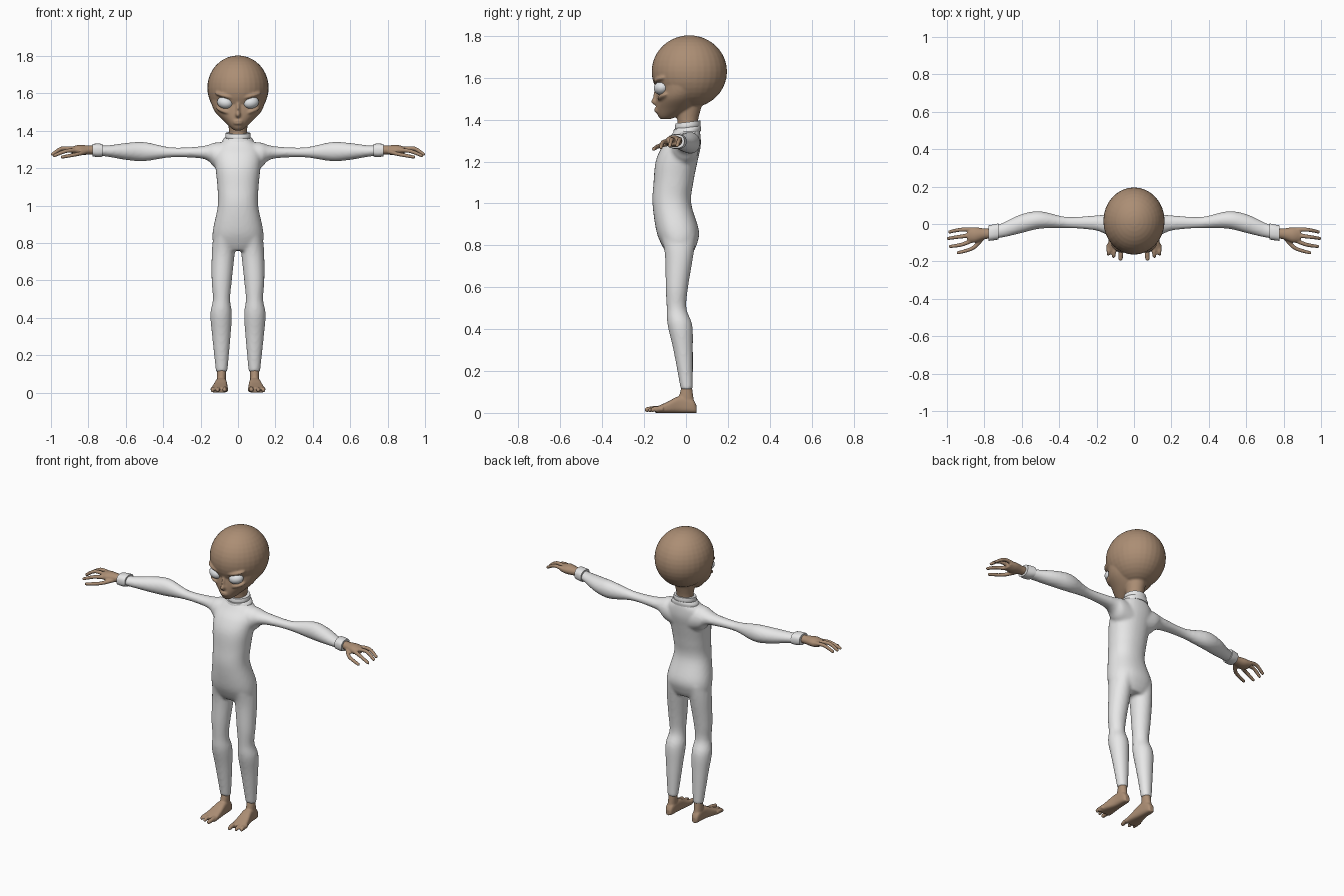
import bpy, bmesh, math
from mathutils import Vector, Matrix, Euler

cube = bpy.data.objects.get("Cube")
if cube:
    bpy.data.objects.remove(cube, do_unlink=True)


def material(name, rgb):
    m = bpy.data.materials.new(name)
    m.use_nodes = True
    m.diffuse_color = (*rgb, 1)
    m.node_tree.nodes["Principled BSDF"].inputs["Base Color"].default_value = (*rgb, 1)
    return m


skin = material("tan skin", (.41, .27, .175))
cloth = material("white cloth", (.8, .8, .8))
eye_white = material("eye white", (.8, .82, .84))


def smooth_rows(rows, steps=5):
    """Catmull-Rom interpolation between section rows."""
    rows = [Vector(r) for r in rows]
    result = []
    for i in range(len(rows) - 1):
        a, b, c, d = rows[max(i - 1, 0)], rows[i], rows[i + 1], rows[min(i + 2, len(rows) - 1)]
        for k in range(steps):
            t = k / steps
            result.append((b * 2 + (c - a) * t + (a * 2 - b * 5 + c * 4 - d) * t**2
                           + (b * 3 - a - c * 3 + d) * t**3) / 2)
    return result + [rows[-1]]


def skin_rings(bm, rings):
    """Join rings of points into a closed tube."""
    rings = [[bm.verts.new(p) for p in ring] for ring in rings]
    n = len(rings[0])
    for low, high in zip(rings, rings[1:]):
        for i in range(n):
            j = (i + 1) % n
            bm.faces.new((low[i], low[j], high[j], high[i]))
    bm.faces.new(rings[0][::-1])
    bm.faces.new(rings[-1])


def loft(bm, axis, rows, power=1.0, sides=32):
    """Rows hold position on the axis, then min and max on the two other axes."""
    order = {"x": (0, 1, 2), "y": (1, 0, 2), "z": (2, 0, 1)}[axis]
    rings = []
    for t, a0, a1, b0, b1 in smooth_rows(rows):
        ring = []
        for i in range(sides):
            ang = math.tau * i / sides
            c, s = (math.copysign(abs(f(ang)) ** power, f(ang)) for f in (math.cos, math.sin))
            p = Vector()
            p[order[0]] = t
            p[order[1]] = (a0 + a1 + c * (a1 - a0)) / 2
            p[order[2]] = (b0 + b1 + s * (b1 - b0)) / 2
            ring.append(p)
        rings.append(ring)
    skin_rings(bm, rings)


def ellipsoid(bm, centre, radii, turn=(0, 0, 0)):
    m = Matrix.LocRotScale(Vector(centre), Euler(turn), Vector(radii))
    bmesh.ops.create_uvsphere(bm, u_segments=32, v_segments=20, radius=1, matrix=m)


def digit(bm, path, radius):
    """Tapered finger or toe with a rounded tip."""
    pts = smooth_rows(path)
    rings = []
    for i, p in enumerate(pts):
        way = (pts[min(i + 1, len(pts) - 1)] - pts[max(i - 1, 0)]).normalized()
        u = way.cross(Vector((0, 0, 1))).normalized()
        v = u.cross(way)
        r = radius * (1 - .3 * i / len(pts))
        rings.append([p + (u * math.cos(a) + v * math.sin(a)) * r
                      for a in (math.tau * k / 12 for k in range(12))])
    skin_rings(bm, rings)
    ellipsoid(bm, pts[-1], [radius * .75] * 3)


def finish(name, bm, mat, voxel=0, mirror=True, relax=4):
    bmesh.ops.recalc_face_normals(bm, faces=bm.faces)
    mesh = bpy.data.meshes.new(name)
    bm.to_mesh(mesh)
    bm.free()
    mesh.materials.append(mat)
    ob = bpy.data.objects.new(name, mesh)
    bpy.context.collection.objects.link(ob)
    if mirror:
        ob.modifiers.new("mirror", "MIRROR").use_mirror_merge = False
    if voxel:
        fuse = ob.modifiers.new("fuse", "REMESH")
        fuse.mode = "VOXEL"
        fuse.voxel_size = voxel
        fuse.use_smooth_shade = True
        ob.modifiers.new("relax", "SMOOTH").iterations = relax
    bpy.ops.object.select_all(action="DESELECT")
    ob.select_set(True)
    bpy.context.view_layer.objects.active = ob
    bpy.ops.object.shade_smooth_by_angle(angle=math.radians(50))
    return ob


# Suit: torso, sleeve and trouser leg fused into one surface
bm = bmesh.new()
loft(bm, "z", [(.76, -.1, .1, -.09, .03), (.8, -.132, .132, -.115, .05),
               (.87, -.134, .134, -.142, .062), (1, -.108, .108, -.16, .025),
               (1.1, -.11, .11, -.155, .035), (1.2, -.12, .12, -.145, .055),
               (1.27, -.125, .125, -.115, .07), (1.32, -.11, .11, -.075, .07),
               (1.35, -.075, .075, -.055, .065), (1.37, -.055, .055, -.045, .06)], .9)
loft(bm, "x", [(.04, -.08, .06, 1.17, 1.34), (.12, -.07, .06, 1.2, 1.338),
               (.16, -.05, .05, 1.24, 1.325), (.22, -.032, .045, 1.255, 1.315),
               (.36, -.022, .038, 1.258, 1.312), (.5, -.025, .068, 1.238, 1.34),
               (.6, -.048, .053, 1.245, 1.335), (.7, -.072, .007, 1.262, 1.322),
               (.76, -.078, -.015, 1.267, 1.325)])
loft(bm, "z", [(.11, .057, .118, -.025, .033), (.3, .04, .138, -.06, .033),
               (.42, .033, .148, -.088, .03), (.5, .042, .134, -.092, .002),
               (.6, .033, .141, -.097, .01), (.75, .017, .14, -.1, .035),
               (.85, .01, .13, -.12, .05)])
finish("suit", bm, cloth, .009)

# Stepped collar
for name, rows in (("collar_base", [(1.335, -.085, .085, -.06, .07), (1.35, -.082, .082, -.06, .072),
                                    (1.362, -.072, .072, -.057, .07)]),
                   ("collar_top", [(1.355, -.064, .064, -.05, .067), (1.37, -.068, .068, -.053, .07),
                                   (1.388, -.066, .066, -.05, .068)])):
    bm = bmesh.new()
    loft(bm, "z", rows)
    for v in bm.verts:
        v.co.z += v.co.y * .12
    finish(name, bm, cloth, mirror=False)

# Sleeve cuffs
bm = bmesh.new()
loft(bm, "x", [(.725, -.083, .003, 1.262, 1.33), (.75, -.087, -.002, 1.26, 1.332),
               (.778, -.09, -.008, 1.264, 1.33)], .8)
finish("cuffs", bm, cloth)

# Neck, skull, face and its features
bm = bmesh.new()
loft(bm, "z", [(1.34, -.05, .05, -.04, .058), (1.4, -.048, .048, -.042, .058),
               (1.48, -.06, .06, -.06, .08)])
ellipsoid(bm, (0, .016, 1.63), (.164, .18, .173))
loft(bm, "z", [(1.403, -.02, .02, -.12, -.075), (1.418, -.04, .04, -.134, -.035),
               (1.45, -.074, .074, -.143, .03), (1.5, -.122, .122, -.142, .07),
               (1.55, -.143, .143, -.138, .1), (1.62, -.15, .15, -.14, .12)])
ellipsoid(bm, (0, -.143, 1.488), (.014, .024, .018))
ellipsoid(bm, (0, -.138, 1.52), (.011, .018, .04), (-.15, 0, 0))
for z in (1.439, 1.451):
    ellipsoid(bm, (0, -.138, z), (.026, .014, .006))
ellipsoid(bm, (.067, -.118, 1.588), (.06, .034, .014), (0, -.25, .3))
ellipsoid(bm, (.075, -.105, 1.508), (.045, .03, .014), (0, -.35, .4))
finish("head", bm, skin, .006, relax=3)

# Eyes
bm = bmesh.new()
ellipsoid(bm, (.07, -.118, 1.551), (.043, .035, .032), (0, -.2, .35))
finish("eyes", bm, eye_white)

# Hands: three fingers and a thumb
bm = bmesh.new()
loft(bm, "x", [(.75, -.075, -.025, 1.275, 1.322), (.8, -.082, -.024, 1.273, 1.322),
               (.85, -.1, -.017, 1.27, 1.325), (.89, -.095, -.02, 1.279, 1.315)])
for path in ([(.86, -.03, 1.3), (.93, -.031, 1.306), (.985, -.042, 1.277)],
             [(.87, -.06, 1.3), (.94, -.069, 1.306), (.992, -.077, 1.275)],
             [(.86, -.085, 1.297), (.92, -.11, 1.292), (.982, -.12, 1.268)],
             [(.81, -.075, 1.288), (.86, -.128, 1.275), (.94, -.154, 1.26)]):
    digit(bm, path, .0125)
finish("hands", bm, skin, .005, relax=2)

# Feet: ankle, sole and three toes
bm = bmesh.new()
loft(bm, "z", [(.02, .066, .114, -.04, .045), (.07, .065, .114, -.035, .036),
               (.13, .063, .112, -.02, .028)])
loft(bm, "y", [(.05, .075, .105, 0, .035), (.03, .066, .114, 0, .065),
               (-.03, .06, .12, 0, .08), (-.09, .055, .136, 0, .052),
               (-.145, .053, .147, 0, .028)], .65)
for x, tip, radius in ((.07, -.185, .016), (.107, -.172, .013), (.135, -.16, .013)):
    digit(bm, [(x, -.11, .018), (x, -.15, .02), (x + .002, tip, radius)], radius)
finish("feet", bm, skin, .005, relax=2)
